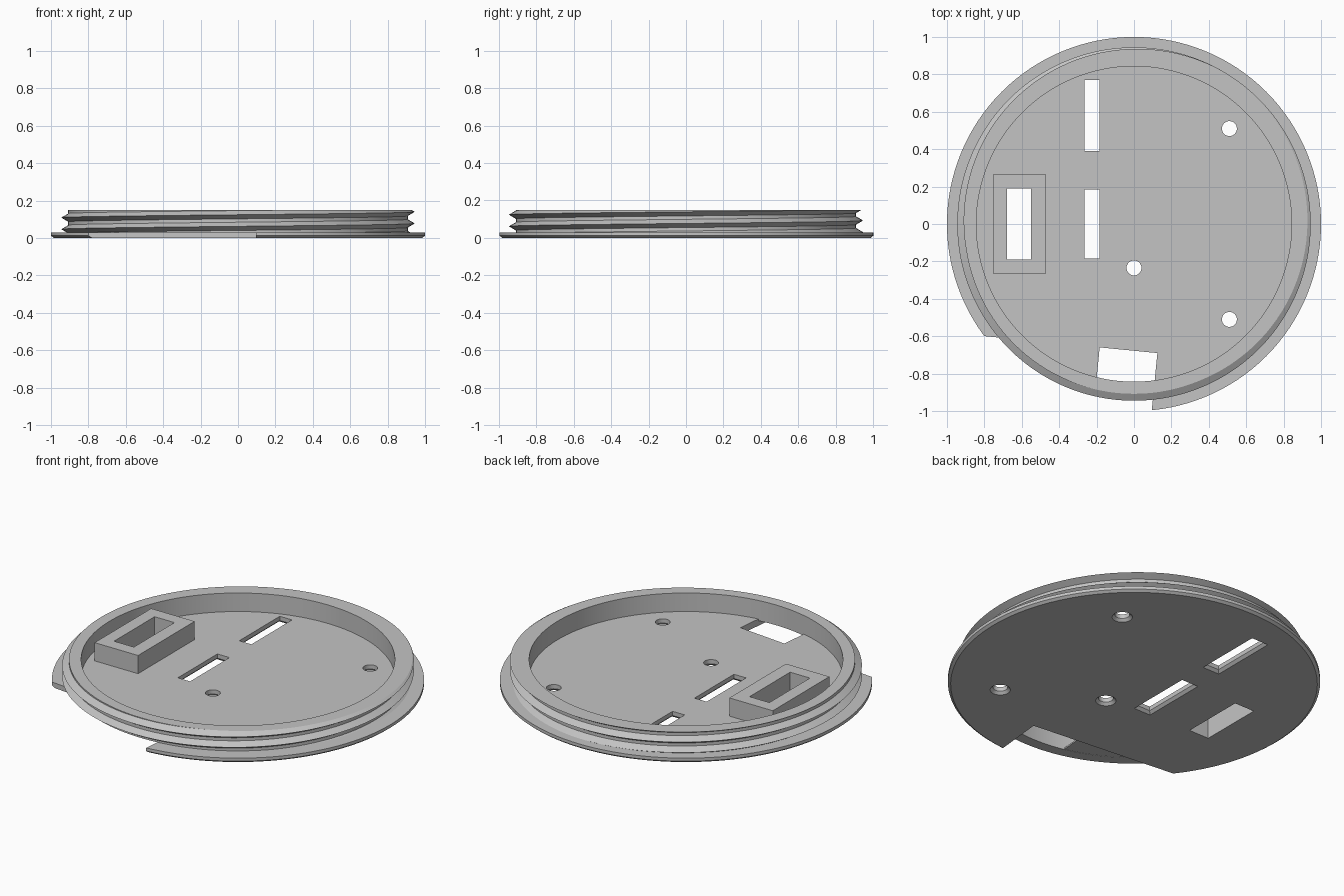
import bpy, bmesh
from math import sin, cos, pi, radians
from mathutils import Vector

cube = bpy.data.objects.get("Cube")
if cube:
    bpy.data.objects.remove(cube, do_unlink=True)

STEPS = 128
RING_LOW, RING_TOP = 0.03, 0.15
INNER, ROOT, CREST = 0.843, 0.908, 0.945
PITCH, HALF = 0.062, 0.022
FLOOR = 0.04

grey = bpy.data.materials.new("grey plastic")
grey.use_nodes = True
grey.diffuse_color = (0.55, 0.55, 0.55, 1)
grey.node_tree.nodes["Principled BSDF"].inputs["Base Color"].default_value = grey.diffuse_color


def finish(name, bm):
    bmesh.ops.remove_doubles(bm, verts=bm.verts, dist=1e-5)
    bmesh.ops.recalc_face_normals(bm, faces=bm.faces)
    mesh = bpy.data.meshes.new(name)
    bm.to_mesh(mesh)
    bm.free()
    mesh.materials.append(grey)
    obj = bpy.data.objects.new(name, mesh)
    bpy.context.collection.objects.link(obj)
    return obj


def prism(name, sections):
    """Loft between outlines of equal length and cap both ends."""
    bm = bmesh.new()
    rows = [[bm.verts.new(p) for p in section] for section in sections]
    n = len(rows[0])
    for low, high in zip(rows, rows[1:]):
        for i in range(n):
            j = (i + 1) % n
            bm.faces.new((low[i], low[j], high[j], high[i]))
    bm.faces.new(rows[0][::-1])
    bm.faces.new(rows[-1])
    return finish(name, bm)


def circle(r, z, x=0, y=0, n=STEPS):
    return [(x + r * cos(2 * pi * i / n), y + r * sin(2 * pi * i / n), z) for i in range(n)]


def rect(x0, x1, y0, y1, z):
    return [(x0, y0, z), (x1, y0, z), (x1, y1, z), (x0, y1, z)]


def tilted(length, depth, z):
    """Rectangle running left and forward from the corner of the rim notch."""
    corner, a = Vector((0.125, -0.69, z)), radians(5.6)
    u = Vector((-cos(a), sin(a), 0)) * length
    v = Vector((-sin(a), -cos(a), 0)) * depth
    return [corner, corner + u, corner + u + v, corner + v]


def cut(obj, cutters):
    for c in cutters:
        mod = obj.modifiers.new(c.name, "BOOLEAN")
        mod.operation, mod.solver, mod.object = "DIFFERENCE", "EXACT", c
    bpy.context.view_layer.update()
    graph = bpy.context.evaluated_depsgraph_get()
    mesh = bpy.data.meshes.new_from_object(obj.evaluated_get(graph))
    obj.modifiers.clear()
    obj.data = mesh


# Base plate: chamfered flange with a slightly raised floor
plate = prism("base_plate", [circle(0.985, 0), circle(1, 0.012), circle(1, RING_LOW),
                             circle(0.87, RING_LOW), circle(0.87, FLOOR)])

# Openings, flared on the underside
flare = ((-0.01, 0.015), (0, 0.015), (0.015, 0), (0.3, 0))
cutters = []
for y0, y1 in ((0.39, 0.77), (-0.185, 0.185)):
    cutters.append(prism("slot_cutter", [rect(-0.265 - g, -0.185 + g, y0 - g, y1 + g, z)
                                         for z, g in flare]))
for x, y in ((0.51, 0.51), (0.51, -0.51), (0, -0.235)):
    cutters.append(prism("hole_cutter", [circle(0.04 + g, z, x, y, 32) for z, g in flare]))

# Rim notch and the window above it
cutters.append(prism("notch_cutter", [tilted(1.3, 0.7, z) for z in (-0.05, 0.031)]))
cutters.append(prism("window_cutter", [tilted(0.31, 0.5, z) for z in (-0.06, 0.3)]))
pocket = prism("pocket_cutter", [rect(-0.68, -0.55, -0.19, 0.19, z) for z in (-0.05, 0.3)])
cut(plate, cutters + [pocket])

# Socket block
block = prism("socket_block", [rect(-0.755, -0.47, -0.265, 0.265, z) for z in (0.035, 0.148)])
cut(block, [pocket])
for c in cutters + [pocket]:
    bpy.data.objects.remove(c, do_unlink=True)


# Threaded ring: each column follows the helix and is clamped to the ring height
def thread_column(turn):
    crest = 0.0775 + PITCH * turn
    column = [(INNER, RING_LOW)]
    for k in range(-4, 5):
        for offset in (-HALF, 0, HALF):
            z = min(max(crest + k * PITCH + offset, RING_LOW), RING_TOP)
            gap = abs((z - crest + PITCH / 2) % PITCH - PITCH / 2)
            column.append((ROOT + (CREST - ROOT) * max(0, 1 - gap / HALF), z))
    return column + [(INNER, RING_TOP)]


bm = bmesh.new()
columns = []
for i in range(STEPS + 1):
    a = 2 * pi * i / STEPS
    columns.append([bm.verts.new((r * cos(a), r * sin(a), z)) for r, z in thread_column(i / STEPS)])
for left, right in zip(columns, columns[1:]):
    n = len(left)
    for i in range(n):
        j = (i + 1) % n
        bm.faces.new((left[i], right[i], right[j], left[j]))
ring = finish("threaded_ring", bm)

# Smooth the round walls, keep edges sharp
for obj in (plate, block, ring):
    bpy.ops.object.select_all(action="DESELECT")
    obj.select_set(True)
    bpy.context.view_layer.objects.active = obj
    bpy.ops.object.shade_smooth_by_angle(angle=radians(25))
